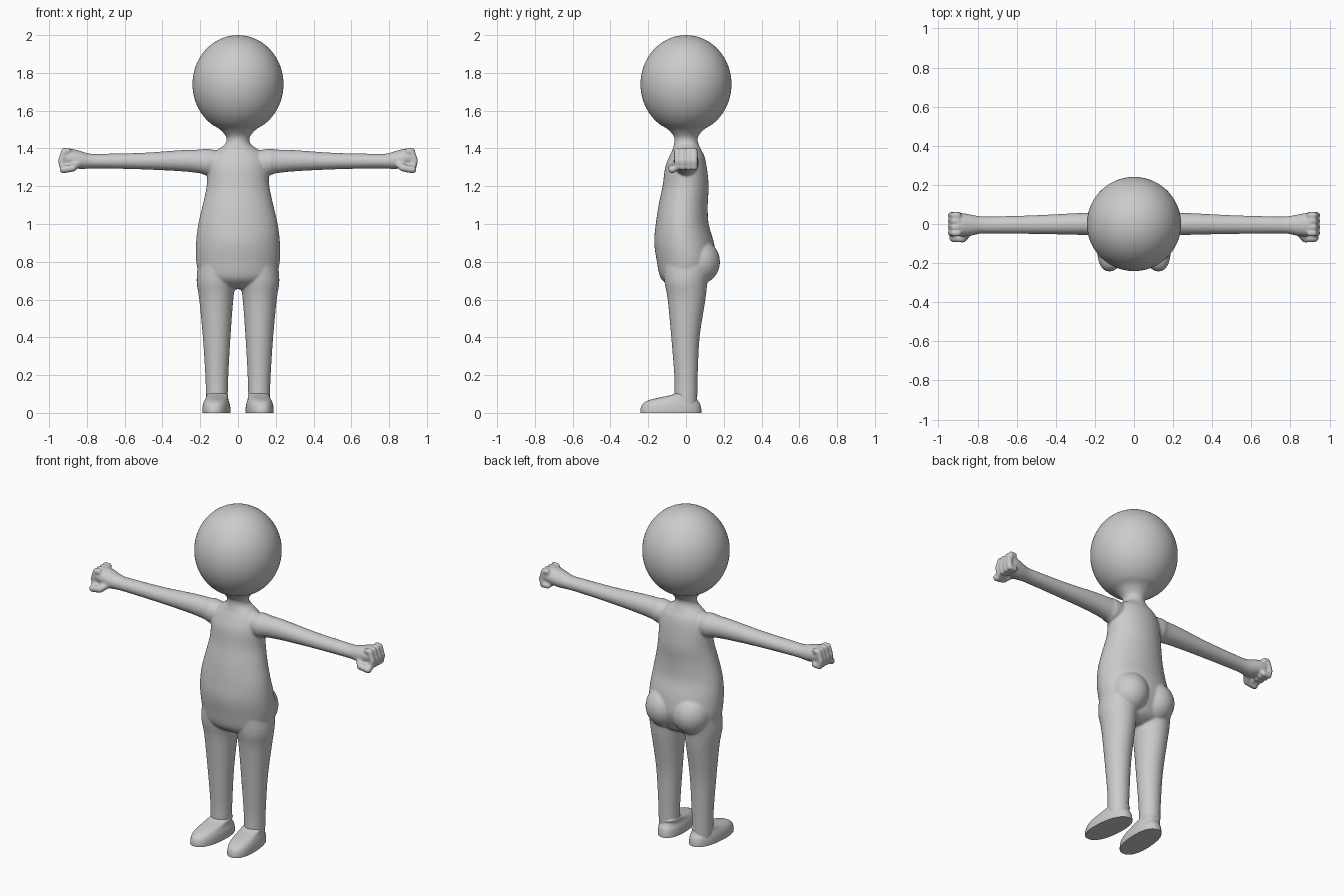
import bpy, bmesh
from math import sin, cos, pi, radians, copysign
from mathutils import Vector, Matrix

if "Cube" in bpy.data.objects:
    bpy.data.objects.remove(bpy.data.objects["Cube"])


def catmull(a, b, c, d, t):
    return tuple(0.5 * (2*q + (r-p)*t + (2*p-5*q+4*r-s)*t*t + (3*q-p-3*r+s)*t**3)
                 for p, q, r, s in zip(a, b, c, d))


def loft(bm, rings, along="z", n=48, power=2.0, steps=4):
    """Closed smooth loft. Ring = centre x, y, z and two radii across the axis."""
    pts = [rings[0]] + rings + [rings[-1]]
    fine = [catmull(*pts[i:i+4], k / steps) for i in range(len(rings) - 1) for k in range(steps)]
    fine.append(rings[-1])
    loops = []
    for x, y, z, r1, r2 in fine:
        loop = []
        for i in range(n):
            c, s = cos(2*pi*i/n), sin(2*pi*i/n)
            u = r1 * copysign(abs(c) ** (2/power), c)
            v = r2 * copysign(abs(s) ** (2/power), s)
            loop.append(bm.verts.new((x+u, y+v, z) if along == "z" else (x, y+u, z+v)))
        loops.append(loop)
    faces = [bm.faces.new((a[i], a[(i+1) % n], b[(i+1) % n], b[i]))
             for a, b in zip(loops, loops[1:]) for i in range(n)]
    faces += [bm.faces.new(loops[0]), bm.faces.new(loops[-1])]
    bmesh.ops.recalc_face_normals(bm, faces=faces)


def finger(bm, path, r):
    """Rounded tube made of closely spaced balls, merged later by the remesh."""
    for a, b in zip(path, path[1:]):
        for k in range(7):
            p = Vector(a).lerp(Vector(b), k / 6)
            bmesh.ops.create_icosphere(bm, subdivisions=2, radius=r, matrix=Matrix.Translation(p))


def finish(bm, name):
    me = bpy.data.meshes.new(name)
    bm.to_mesh(me)
    bm.free()
    ob = bpy.data.objects.new(name, me)
    bpy.context.collection.objects.link(ob)
    return ob


bm = bmesh.new()

# torso, neck and head in one loft
trunk = [(0, 0, .655, .08, .05), (0, 0, .68, .16, .10), (0, -.005, .72, .20, .132),
         (0, .002, .80, .221, .156), (0, -.01, .90, .222, .158), (0, -.02, 1.0, .21, .14),
         (0, -.015, 1.1, .187, .13), (0, -.002, 1.2, .166, .122), (0, 0, 1.3, .16, .11),
         (0, .005, 1.36, .14, .092), (0, .004, 1.395, .105, .075), (0, .002, 1.42, .07, .066),
         (0, 0, 1.445, .06, .061), (0, 0, 1.47, .068, .068)]
for deg in range(-66, 90, 11):
    a = radians(deg)
    trunk.append((0, 0, 1.74 + .26*sin(a), .241*cos(a), .241*cos(a)))
trunk.append((0, 0, 2.0, .004, .004))
loft(bm, trunk, n=64)

for s in (-1, 1):
    # legs
    loft(bm, [(s*x, y, z, a, b) for x, y, z, a, b in (
        (.112, 0, .03, .056, .058), (.112, 0, .1, .058, .06), (.112, 0, .2, .061, .062),
        (.113, -.003, .4, .073, .075), (.115, .003, .6, .09, .10),
        (.115, 0, .7, .104, .115), (.11, .01, .8, .10, .13))])
    # buttocks
    bmesh.ops.create_uvsphere(bm, u_segments=32, v_segments=24, radius=1,
                              matrix=Matrix.Translation((s*.09, .065, .80))
                              @ Matrix.Diagonal((.11, .115, .12, 1)))
    # arms widening into the palms
    loft(bm, [(s*x, y, z, a, b) for x, y, z, a, b in (
        (.08, 0, 1.325, .06, .06), (.165, 0, 1.328, .066, .070), (.20, 0, 1.331, .060, .063),
        (.3, 0, 1.335, .055, .056),
        (.5, -.003, 1.333, .048, .044), (.7, -.005, 1.333, .044, .039),
        (.78, -.005, 1.333, .044, .039), (.83, -.006, 1.338, .053, .047),
        (.88, -.004, 1.348, .060, .050), (.915, -.002, 1.35, .056, .045),
        (.93, -.002, 1.345, .045, .032))], along="x")
    # curled fingers
    for y in (.045, .015, -.016, -.047):
        finger(bm, [(s*.90, y, 1.386), (s*.920, y, 1.386), (s*.936, y, 1.335),
                    (s*.928, y, 1.300), (s*.895, y, 1.302)], .0175)
    # thumb
    finger(bm, [(s*.845, -.04, 1.32), (s*.875, -.075, 1.297), (s*.925, -.072, 1.288)], .021)

body = finish(bm, "body")
remesh = body.modifiers.new("merge", "REMESH")
remesh.mode = "VOXEL"
remesh.voxel_size = .0065
remesh.use_smooth_shade = True
soft = body.modifiers.new("soften", "SMOOTH")
soft.factor = .5
soft.iterations = 5

# feet with flat soles, toes turned slightly outwards
for s, side in ((1, "left"), (-1, "right")):
    bm = bmesh.new()
    loft(bm, [(.113, -.08, 0, .073, .162), (.113, -.08, .02, .073, .161),
              (.113, -.078, .045, .070, .153), (.113, -.070, .065, .063, .133),
              (.112, -.045, .080, .058, .102), (.112, -.012, .093, .056, .072),
              (.112, 0, .104, .05, .054)], power=2.3)
    for v in bm.verts:
        v.co.x = s * (v.co.x - .07 * (v.co.y + .06))
    bmesh.ops.recalc_face_normals(bm, faces=bm.faces)
    foot = finish(bm, side + "_foot")
    bpy.ops.object.select_all(action="DESELECT")
    foot.select_set(True)
    bpy.context.view_layer.objects.active = foot
    bpy.ops.object.shade_smooth_by_angle(angle=radians(50))
